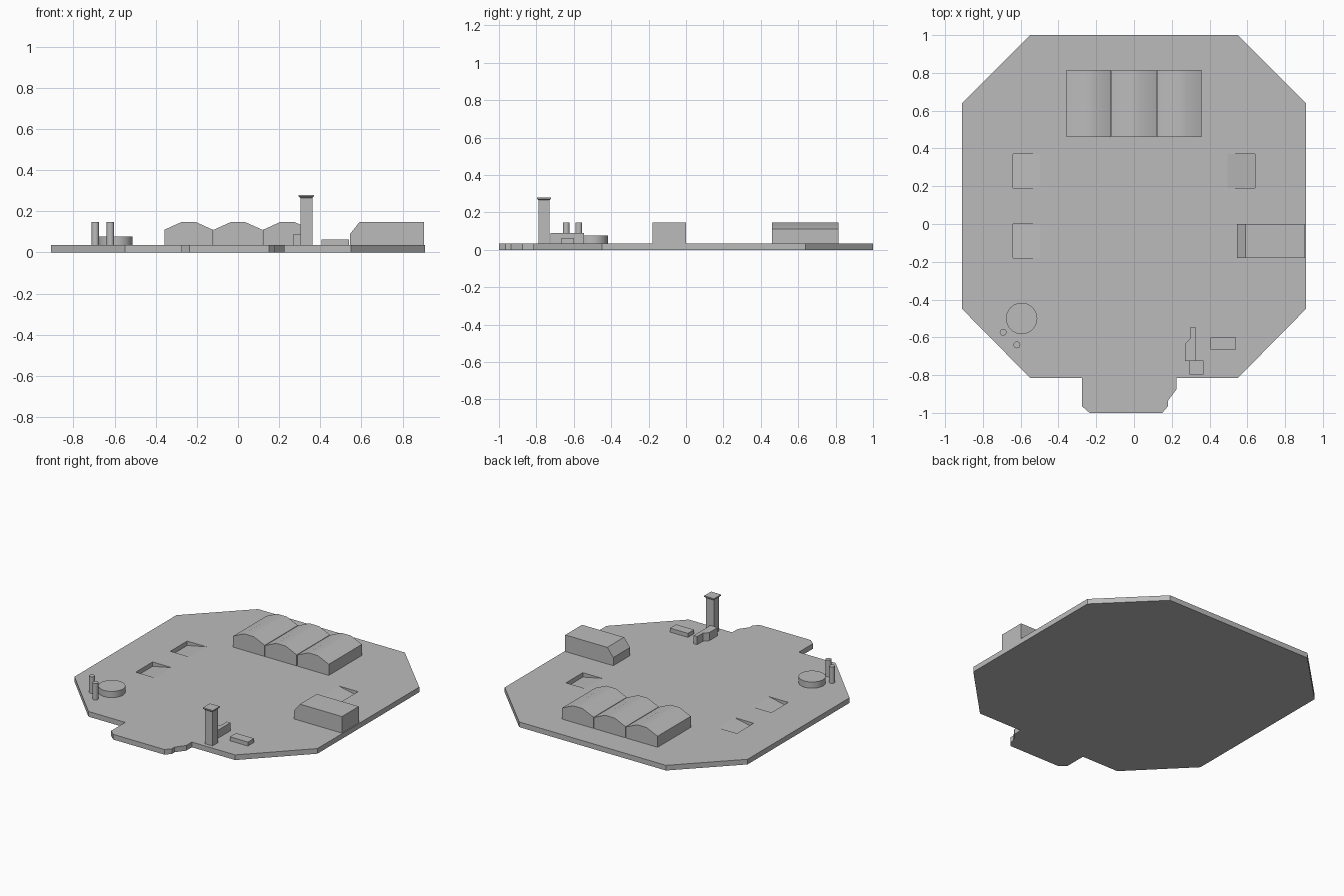
import bpy
import bmesh
from mathutils import Vector

cube = bpy.data.objects.get("Cube")
if cube:
    bpy.data.objects.remove(cube, do_unlink=True)

GREY = bpy.data.materials.new("concrete_grey")
GREY.use_nodes = True
COLOUR = (0.5, 0.5, 0.5, 1)
GREY.diffuse_color = COLOUR
GREY.node_tree.nodes["Principled BSDF"].inputs["Base Color"].default_value = COLOUR

DECK = 0.035  # top of the platform


def prism(name, profile, axis, low, high, flare=1.0):
    """Extrude a 2D profile along an axis; flare scales the far end."""
    place = {"y": lambda a, b, t: (a, t, b), "z": lambda a, b, t: (a, b, t)}[axis]
    mid = sum((Vector(p) for p in profile), Vector((0, 0))) / len(profile)
    bm = bmesh.new()
    near = [bm.verts.new(place(*p, low)) for p in profile]
    far = [bm.verts.new(place(*(mid + (Vector(p) - mid) * flare), high)) for p in profile]
    bm.faces.new(near)
    bm.faces.new(far)
    for i in range(len(profile)):
        j = (i + 1) % len(profile)
        bm.faces.new((near[i], near[j], far[j], far[i]))
    bmesh.ops.recalc_face_normals(bm, faces=bm.faces)
    mesh = bpy.data.meshes.new(name)
    bm.to_mesh(mesh)
    bm.free()
    mesh.materials.append(GREY)
    obj = bpy.data.objects.new(name, mesh)
    bpy.context.collection.objects.link(obj)
    return obj


def rect(x0, x1, y0, y1):
    return [(x0, y0), (x1, y0), (x1, y1), (x0, y1)]


def smooth(obj):
    bpy.ops.object.select_all(action="DESELECT")
    obj.select_set(True)
    bpy.context.view_layer.objects.active = obj
    bpy.ops.object.shade_smooth_by_angle(angle=0.52)


def cylinder(name, x, y, radius, top, sides):
    bpy.ops.mesh.primitive_cylinder_add(vertices=sides, radius=radius, depth=top - DECK,
                                        location=(x, y, (top + DECK) / 2))
    obj = bpy.context.object
    obj.name = name
    obj.data.materials.append(GREY)
    smooth(obj)


# Platform with its front jetty
outline = [(-0.91, 0.64), (-0.55, 1), (0.55, 1), (0.91, 0.64), (0.91, -0.45),
           (0.55, -0.815), (0.225, -0.815), (0.225, -0.875), (0.18, -0.935),
           (0.18, -0.965), (0.15, -1), (-0.235, -1), (-0.275, -0.965),
           (-0.275, -0.815), (-0.55, -0.815), (-0.91, -0.45)]
platform = prism("platform", outline, "z", 0, DECK)

# Sunken ramps cut into the deck, deep at the outer end
for side, y in ((-1, 0.19), (-1, -0.18), (1, 0.19)):
    wedge = [(side * 0.64, 0.005), (side * 0.495, DECK),
             (side * 0.495, 0.06), (side * 0.64, 0.06)]
    cutter = prism("ramp_cutter", wedge, "y", y, y + 0.18)
    cutter.hide_render = True
    mod = platform.modifiers.new("ramp", "BOOLEAN")
    mod.operation = "DIFFERENCE"
    mod.solver = "EXACT"
    mod.object = cutter
    bpy.context.view_layer.objects.active = platform
    bpy.ops.object.modifier_apply(modifier=mod.name)
    bpy.data.objects.remove(cutter, do_unlink=True)

# Three hangars with curved roofs
for label, x in (("right", -0.24), ("middle", 0), ("left", 0.24)):
    profile = [(x - 0.118, DECK), (x + 0.118, DECK), (x + 0.118, 0.11),
               (x + 0.036, 0.147), (x - 0.036, 0.147), (x - 0.118, 0.11)]
    smooth(prism("hangar_" + label, profile, "y", 0.46, 0.815))

# Side building with a chamfered inner edge
prism("side_building", [(0.545, DECK), (0.905, DECK), (0.905, 0.147),
                        (0.59, 0.147), (0.545, 0.09)], "y", -0.18, 0)

# Tower with a flared cap
prism("tower", rect(0.303, 0.361, -0.788, -0.73), "z", DECK, 0.265)
prism("tower_cap", rect(0.303, 0.361, -0.788, -0.73), "z", 0.265, 0.272, 1.28)
prism("tower_cap_slab", rect(0.295, 0.369, -0.796, -0.722), "z", 0.272, 0.28)

# Low annex behind the tower and a small shed
prism("annex", [(0.27, -0.725), (0.325, -0.725), (0.325, -0.545), (0.298, -0.545),
                (0.298, -0.605), (0.27, -0.635)], "z", DECK, 0.09)
prism("shed", rect(0.405, 0.54, -0.665, -0.6), "z", DECK, 0.062)

# Storage tank and two pipes
cylinder("tank", -0.595, -0.5, 0.083, 0.077, 32)
cylinder("pipe_back", -0.693, -0.573, 0.018, 0.147, 16)
cylinder("pipe_front", -0.62, -0.64, 0.018, 0.147, 16)
